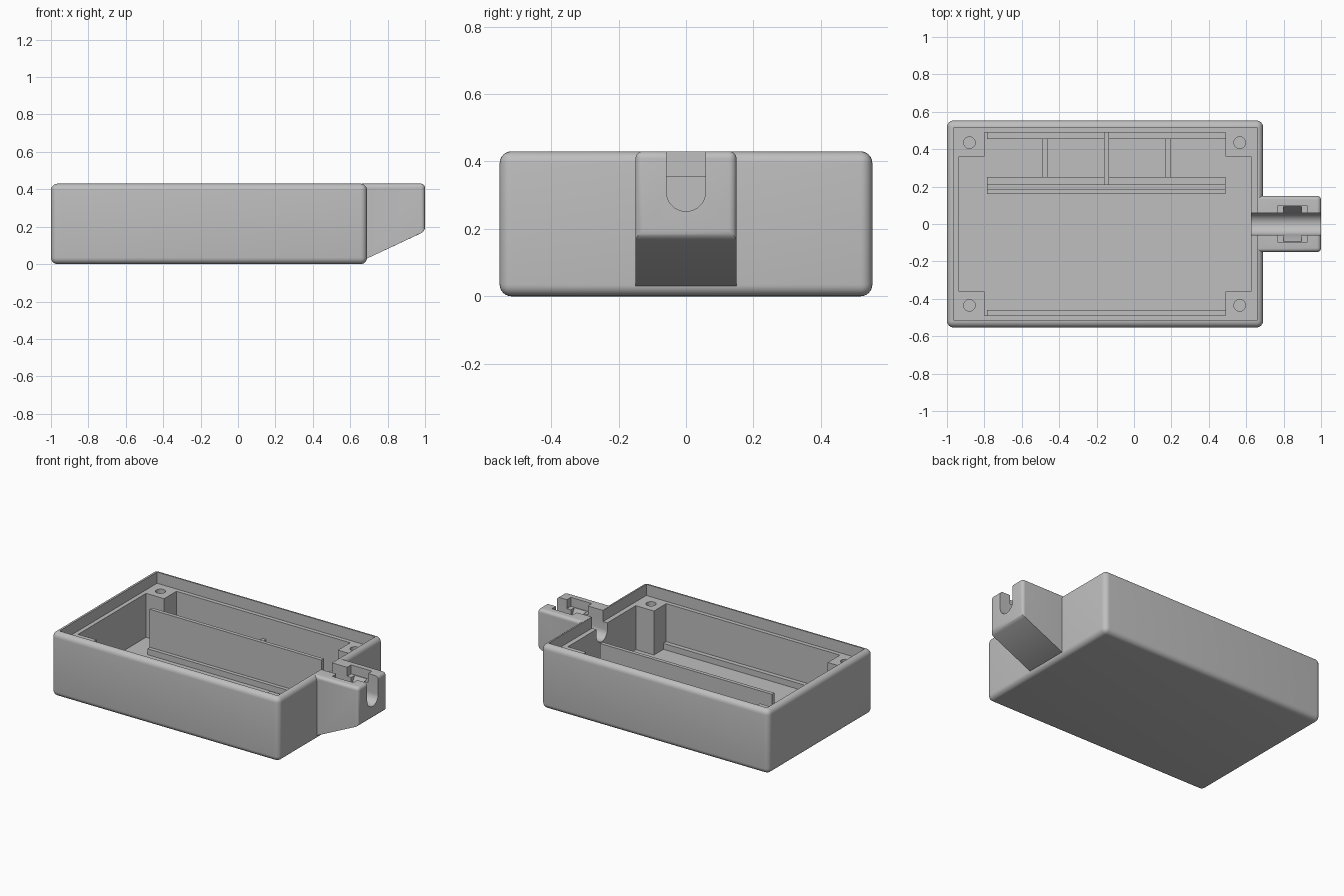
import bpy, bmesh, math
from mathutils import Vector

cube = bpy.data.objects.get("Cube")
if cube:
    bpy.data.objects.remove(cube, do_unlink=True)

grey = bpy.data.materials.new("plain_grey")
grey.use_nodes = True
colour = (0.52, 0.52, 0.52, 1)
grey.diffuse_color = colour
grey.node_tree.nodes["Principled BSDF"].inputs["Base Color"].default_value = colour

TOP, LEDGE, FLOOR = 0.43, 0.355, 0.06


def prism(name, points, axis, lo, hi):
    """Extrude a 2D profile along an axis ('x': yz, 'y': xz, 'z': xy)."""
    place = {"x": lambda a, b, t: (t, a, b),
             "y": lambda a, b, t: (a, t, b),
             "z": lambda a, b, t: (a, b, t)}[axis]
    bm = bmesh.new()
    face = bm.faces.new([bm.verts.new(place(a, b, lo)) for a, b in points])
    ext = bmesh.ops.extrude_face_region(bm, geom=[face])
    moved = [v for v in ext["geom"] if isinstance(v, bmesh.types.BMVert)]
    bmesh.ops.translate(bm, verts=moved, vec=Vector(place(0, 0, hi - lo)))
    bmesh.ops.recalc_face_normals(bm, faces=bm.faces)
    mesh = bpy.data.meshes.new(name)
    bm.to_mesh(mesh)
    bm.free()
    mesh.materials.append(grey)
    obj = bpy.data.objects.new(name, mesh)
    bpy.context.collection.objects.link(obj)
    return obj


def box(name, x0, x1, y0, y1, z0, z1):
    return prism(name, [(x0, y0), (x1, y0), (x1, y1), (x0, y1)], "z", z0, z1)


def circle(cx, cy, r, n=32):
    return [(cx + r * math.cos(2 * math.pi * i / n),
             cy + r * math.sin(2 * math.pi * i / n)) for i in range(n)]


def round_edges(obj, radius, rule):
    bm = bmesh.new()
    bm.from_mesh(obj.data)
    edges = [e for e in bm.edges if rule(*[v.co for v in e.verts])]
    bmesh.ops.bevel(bm, geom=edges, offset=radius, segments=6, profile=0.5,
                    affect="EDGES", clamp_overlap=True)
    bm.to_mesh(obj.data)
    bm.free()


def combine(obj, other, operation):
    mod = obj.modifiers.new("combine", "BOOLEAN")
    mod.operation, mod.solver, mod.object = operation, "EXACT", other
    with bpy.context.temp_override(object=obj, active_object=obj):
        bpy.ops.object.modifier_apply(modifier=mod.name)
    bpy.data.objects.remove(other, do_unlink=True)


# Rounded outer case
case = box("case", -1, 0.69, -0.553, 0.553, 0, TOP)
round_edges(case, 0.035, lambda a, b: True)

# Cable arm with a sloped underside
arm = prism("cable_arm", [(0.66, TOP), (1, TOP), (1, 0.175), (0.69, 0.03), (0.66, 0.03)],
            "y", -0.15, 0.15)
round_edges(arm, 0.022, lambda a, b: (min(a.x, b.x) > 0.99)
            or (min(a.z, b.z) > TOP - 0.01 and max(a.x, b.x) > 0.99))
combine(case, arm, "UNION")

# Main cavity and the lid recess around the rim
combine(case, box("cavity", -0.935, 0.625, -0.49, 0.49, FLOOR, 0.6), "DIFFERENCE")
combine(case, box("lid_recess", -0.963, 0.657, -0.517, 0.517, LEDGE, 0.6), "DIFFERENCE")

# Round-bottomed cable slot through the arm
R, CZ = 0.058, 0.31
slot = [(R * math.cos(math.pi * (1 + i / 20)), CZ + R * math.sin(math.pi * (1 + i / 20)))
        for i in range(21)] + [(R, 0.6), (-R, 0.6)]
combine(case, prism("cable_slot", slot, "x", 0.6, 1.1), "DIFFERENCE")

# Stepped clamp pockets beside the slot
combine(case, box("clamp_pocket", 0.77, 0.925, -0.1, 0.1, 0.37, 0.6), "DIFFERENCE")
combine(case, prism("clamp_groove", [(-0.1, 0.38), (0.1, 0.38), (0.05, 0.29), (-0.05, 0.29)],
                    "x", 0.80, 0.895), "DIFFERENCE")

# Corner screw posts
parts = [case]
for side, x0, hole_x in (("right", -0.937, -0.88), ("left", 0.49, 0.565)):
    for end, s in (("front", -1), ("back", 1)):
        y0, y1 = sorted((s * 0.36, s * 0.492))
        post = box(f"{end}_{side}_post", x0, x0 + 0.137, y0, y1, FLOOR - 0.01, LEDGE)
        combine(post, prism("hole", circle(hole_x, s * 0.435, 0.031), "z", 0.15, 0.6),
                "DIFFERENCE")
        parts.append(post)

# Long divider wall with low ribs alongside and along the case walls
for name, y0, y1, top in (("divider_wall", 0.185, 0.21, LEDGE),
                          ("divider_front_rib", 0.16, 0.185, 0.10),
                          ("divider_back_rib", 0.21, 0.25, 0.10),
                          ("back_rib", 0.455, 0.492, 0.10),
                          ("front_rib", -0.492, -0.46, 0.10)):
    parts.append(box(name, -0.785, 0.49, y0, y1, FLOOR - 0.01, top))

# Cross partitions behind the divider
parts.append(box("middle_partition", -0.16, -0.135, 0.21, 0.492, FLOOR - 0.01, 0.21))
for name, x in (("right_partition", -0.475), ("left_partition", 0.18)):
    parts.append(box(name, x - 0.015, x + 0.015, 0.25, 0.455, FLOOR - 0.01, 0.09))

# Smooth the rounded edges and keep the creases sharp
bpy.ops.object.select_all(action="DESELECT")
for part in parts:
    part.select_set(True)
bpy.context.view_layer.objects.active = case
bpy.ops.object.shade_smooth_by_angle(angle=math.radians(30))
